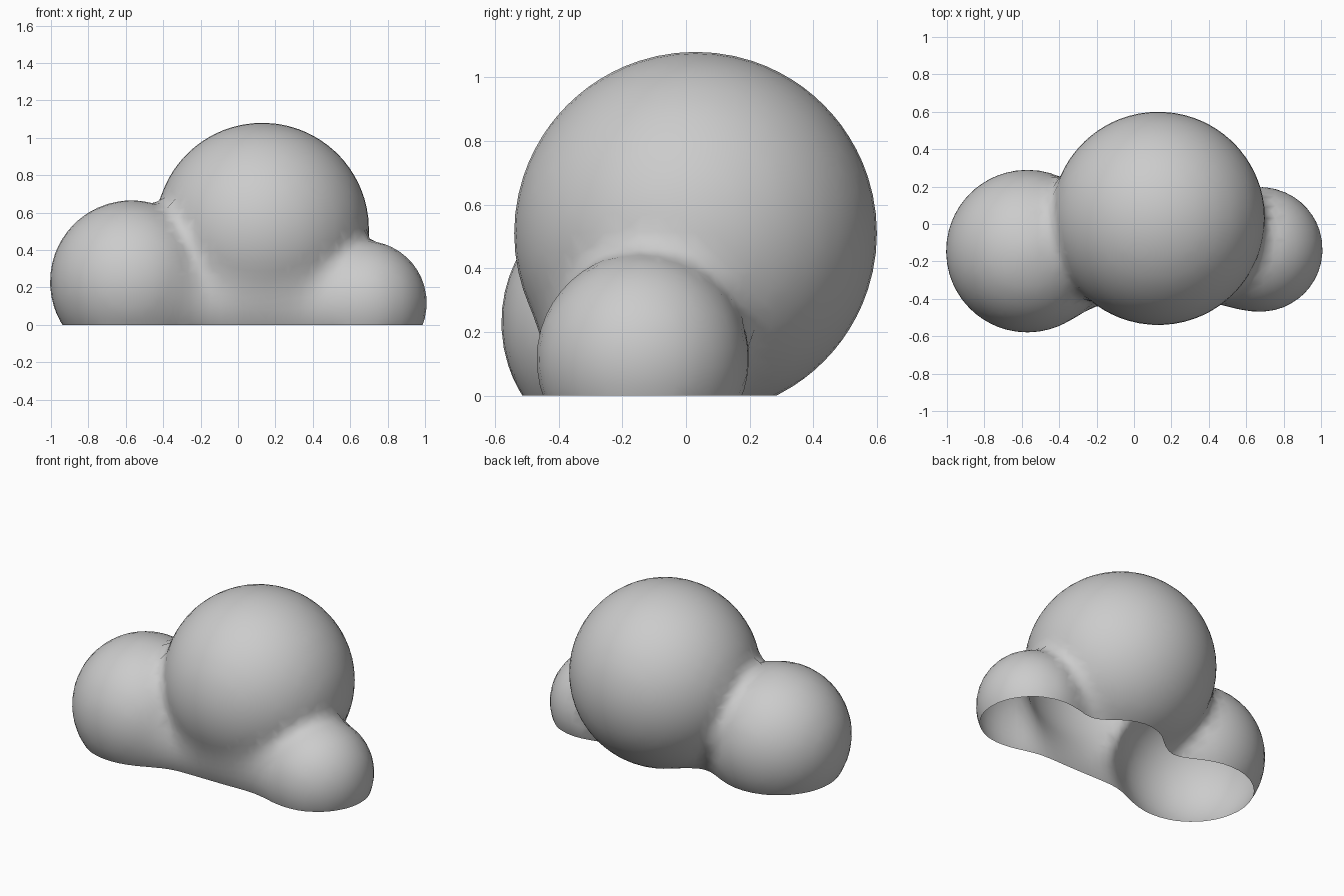
import bpy, bmesh, math
from mathutils import Vector, Matrix

if "Cube" in bpy.data.objects:
    bpy.data.objects.remove(bpy.data.objects["Cube"])

# Puffs: centre, radius
PUFFS = [
    (Vector((0.13, 0.03, 0.51)), 0.57),    # main puff
    (Vector((-0.57, -0.145, 0.23)), 0.435),  # left puff
    (Vector((0.68, -0.135, 0.12)), 0.325),   # right puff
]
# Low filler that joins the puffs at the base: start, end, radius
FILL = (Vector((-0.5, -0.16, 0.12)), Vector((0.66, -0.14, 0.10)), 0.27)
BLEND = 0.07


def smin(a, b, k):
    h = max(k - abs(a - b), 0) / k
    return min(a, b) - h * h * k * 0.25


def field(p):
    # Distance to the softly merged puffs
    d = None
    for c, r in PUFFS:
        e = (p - c).length - r
        d = e if d is None else smin(d, e, BLEND)
    a, b, r = FILL
    t = min(max((p - a).dot(b - a) / (b - a).length_squared, 0), 1)
    return smin(d, (p - a.lerp(b, t)).length - r, 0.12)


def gradient(p, h=0.002):
    return Vector([(field(p + a) - field(p - a)) / (2 * h)
                   for a in (Vector((h, 0, 0)), Vector((0, h, 0)), Vector((0, 0, h)))])


# Rough overlapping shapes, fused by a remesh
bm = bmesh.new()
for c, r in PUFFS:
    bmesh.ops.create_icosphere(bm, subdivisions=4, radius=r, matrix=Matrix.Translation(c))
a, b, r = FILL
rot = (b - a).to_track_quat('Z', 'Y').to_matrix().to_4x4()
bmesh.ops.create_cone(bm, cap_ends=True, segments=24, radius1=r, radius2=r, depth=(b - a).length,
                      matrix=Matrix.Translation((a + b) / 2) @ rot)
mesh = bpy.data.meshes.new("cloud")
bm.to_mesh(mesh)
bm.free()
cloud = bpy.data.objects.new("cloud", mesh)
bpy.context.collection.objects.link(cloud)
bpy.context.view_layer.objects.active = cloud
cloud.select_set(True)
mod = cloud.modifiers.new("fuse", 'REMESH')
mod.mode = 'VOXEL'
mod.voxel_size = 0.06
bpy.ops.object.modifier_apply(modifier=mod.name)

# Even out the mesh on the merged surface, then cut an open flat base
bm = bmesh.new()
bm.from_mesh(mesh)
for step in range(4):
    bmesh.ops.smooth_vert(bm, verts=bm.verts, factor=0.5,
                          use_axis_x=True, use_axis_y=True, use_axis_z=True)
    for v in bm.verts:
        for i in range(2):
            g = gradient(v.co)
            v.co -= g * field(v.co) / max(g.length_squared, 0.2)
bmesh.ops.bisect_plane(bm, geom=bm.verts[:] + bm.edges[:] + bm.faces[:], dist=1e-4,
                       plane_co=(0, 0, 0), plane_no=(0, 0, 1), clear_inner=True)
for f in bm.faces:
    f.smooth = True
bm.to_mesh(mesh)
bm.free()
